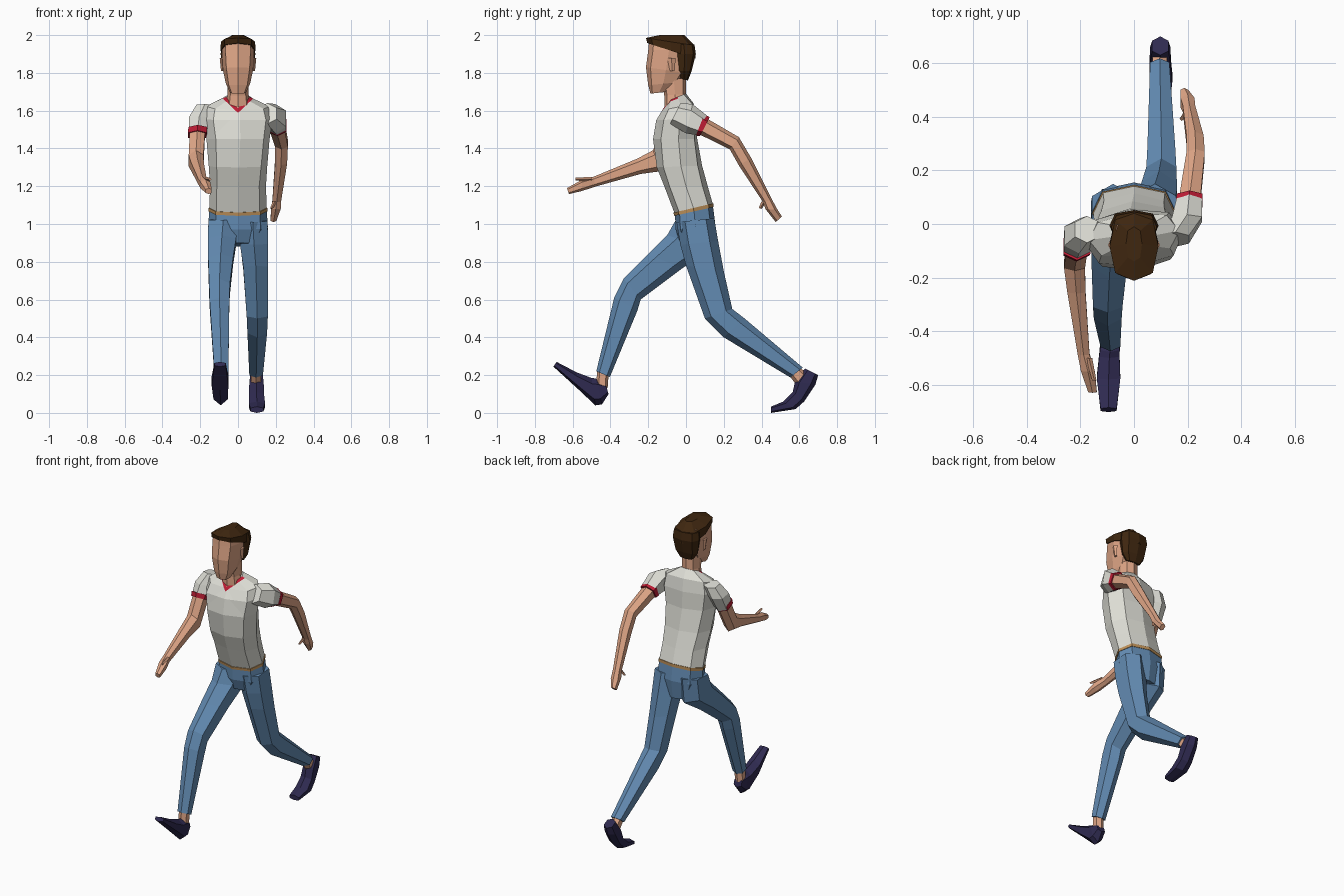
import bpy, bmesh, math
from mathutils import Vector, Matrix

def material(name, rgb):
    m = bpy.data.materials.new(name)
    m.diffuse_color = (*rgb, 1)
    return m

SHIRT = material("off_white_shirt", (0.74, 0.74, 0.68))
SKIN = material("skin", (0.74, 0.38, 0.24))
JEANS = material("denim_blue", (0.125, 0.26, 0.45))
SHOE = material("dark_navy", (0.028, 0.023, 0.08))
HAIR = material("dark_brown", (0.05, 0.02, 0.005))
RED = material("red_trim", (0.52, 0.012, 0.035))
TAN = material("tan_belt", (0.51, 0.28, 0.10))

def loft(name, mat, rings, sides=6, square=0.85):
    """Each ring: (x centre, half width, (front y, z), (back y, z)[, twist degrees])."""
    bm = bmesh.new()
    angles = [2 * math.pi * i / sides for i in range(sides)]
    widest = max(abs(math.sin(a)) for a in angles)
    power = lambda v: math.copysign(abs(v) ** square, v) if abs(v) > 1e-6 else 0
    loops = []
    for x, hw, front, back, *twist in rings:
        f, b = Vector((x, *front)), Vector((x, *back))
        mid, half = (f + b) / 2, (f - b) / 2
        rot = Matrix.Rotation(math.radians(twist[0] if twist else 0), 3, 'Z')
        loops.append([bm.verts.new(mid + rot @ (half * power(math.cos(a)) +
                      Vector((hw * power(math.sin(a) / widest), 0, 0)))) for a in angles])
    for lo, hi in zip(loops, loops[1:]):
        for i in range(sides):
            j = (i + 1) % sides
            bm.faces.new((lo[i], lo[j], hi[j], hi[i]))
    bm.faces.new(loops[0])
    bm.faces.new(loops[-1])
    bmesh.ops.recalc_face_normals(bm, faces=bm.faces)
    me = bpy.data.meshes.new(name)
    bm.to_mesh(me)
    bm.free()
    me.materials.append(mat)
    ob = bpy.data.objects.new(name, me)
    bpy.context.collection.objects.link(ob)
    return ob

# Shirt body, leaning forward with the shoulders twisted
shirt = loft("shirt", SHIRT, [
    (0, .152, (-.06, 1.055), (.142, 1.105)),
    (0, .148, (-.115, 1.2), (.115, 1.2)),
    (0, .155, (-.155, 1.3), (.085, 1.31), 3),
    (0, .168, (-.175, 1.45), (.06, 1.45), 6),
    (0, .185, (-.158, 1.55), (.055, 1.56), 6),
    (0, .170, (-.125, 1.605), (.04, 1.64), 6),
    (0, .062, (-.09, 1.655), (.0, 1.69)),
], sides=8, square=0.8)

# V neck cut into the front of the shirt: red edge with skin inside
bm = bmesh.new()
bm.from_mesh(shirt.data)
V_LOW, V_SLOPE, V_EDGE = 1.588, 0.95, 0.025
cuts = [((0, 0, V_LOW + d), (s * V_SLOPE, 0, 1)) for s in (-1, 1) for d in (0, V_EDGE)]
for co, no in cuts + [((0, 0, 0), (1, 0, 0))]:
    faces = [f for f in bm.faces if f.normal.y < -0.05 and f.calc_center_median().z > 1.5
             and abs(f.calc_center_median().x) < 0.14]
    geom = list({e for f in faces for e in f.edges} | {v for f in faces for v in f.verts}) + faces
    bmesh.ops.bisect_plane(bm, geom=geom, plane_co=co, plane_no=no)
shirt.data.materials.append(RED)
shirt.data.materials.append(SKIN)
for f in bm.faces:
    c = f.calc_center_median()
    v = c.z - V_LOW - V_SLOPE * abs(c.x)
    if c.y < -0.05 and f.normal.y < -0.05 and v > 0:
        f.material_index = 2 if v > V_EDGE else 1
bm.to_mesh(shirt.data)
bm.free()

# Belt and hips
loft("belt", TAN, [(0, .156, (-.063, 1.043), (.146, 1.09)),
                   (0, .156, (-.066, 1.06), (.146, 1.11))], sides=8, square=0.8)
loft("jeans_hips", JEANS, [
    (0, .152, (-.058, 1.05), (.142, 1.10)),
    (0, .158, (-.055, .97), (.155, 1.0)),
    (0, .11, (-.03, .90), (.14, .88))], sides=8, square=0.8)

# Trailing leg
loft("jeans_back_leg", JEANS, [
    (.078, .078, (-.05, 1.01), (.15, 1.03)),
    (.085, .075, (-.03, .89), (.17, .91)),
    (.094, .066, (.0, .78), (.20, .75)),
    (.102, .056, (.10, .50), (.245, .55)),
    (.102, .052, (.20, .40), (.31, .50)),
    (.096, .036, (.553, .187), (.618, .24))])
loft("back_ankle", SKIN, [(.096, .027, (.545, .20), (.605, .24)),
                          (.096, .027, (.59, .14), (.65, .20))])
loft("back_shoe", SHOE, [
    (.098, .03, (.63, .235), (.70, .20)),
    (.098, .038, (.577, .165), (.685, .15)),
    (.098, .04, (.565, .11), (.625, .06)),
    (.10, .043, (.515, .06), (.58, .02)),
    (.10, .034, (.45, .033), (.45, .0))])

# Leading leg
loft("jeans_front_leg", JEANS, [
    (-.078, .078, (-.055, 1.02), (.15, 1.03)),
    (-.085, .075, (-.10, .94), (.14, .87)),
    (-.092, .066, (-.20, .84), (-.02, .765)),
    (-.098, .055, (-.33, .71), (-.24, .60)),
    (-.098, .052, (-.38, .61), (-.258, .54)),
    (-.088, .037, (-.475, .22), (-.403, .19))])
loft("front_ankle", SKIN, [(-.088, .028, (-.47, .225), (-.41, .20)),
                           (-.09, .028, (-.475, .16), (-.415, .13))])
loft("front_shoe", SHOE, [
    (-.09, .028, (-.425, .15), (-.41, .10)),
    (-.09, .037, (-.478, .182), (-.445, .045)),
    (-.092, .038, (-.50, .185), (-.48, .04)),
    (-.095, .044, (-.58, .215), (-.565, .12)),
    (-.095, .03, (-.685, .27), (-.702, .245))])

# Arm swung back
loft("back_sleeve", SHIRT, [
    (.155, .05, (-.085, 1.53), (-.03, 1.64)),
    (.198, .056, (.0, 1.48), (.035, 1.635)),
    (.207, .047, (.06, 1.47), (.112, 1.573))])
loft("back_sleeve_band", RED, [
    (.206, .05, (.052, 1.468), (.098, 1.582)),
    (.208, .048, (.074, 1.465), (.125, 1.565))])
loft("back_arm", SKIN, [
    (.208, .04, (.07, 1.475), (.108, 1.56)),
    (.230, .034, (.232, 1.395), (.28, 1.46)),
    (.228, .032, (.28, 1.31), (.345, 1.35)),
    (.205, .023, (.408, 1.115), (.455, 1.13)),
    (.20, .026, (.42, 1.08), (.485, 1.075)),
    (.188, .015, (.475, 1.01), (.508, 1.04))])
loft("back_thumb", SKIN, [(.195, .011, (.40, 1.12), (.43, 1.12)),
                          (.178, .008, (.385, 1.085), (.40, 1.08))], sides=4)

# Arm swung forward
loft("front_sleeve", SHIRT, [
    (-.175, .045, (-.07, 1.635), (.03, 1.62)),
    (-.205, .055, (-.11, 1.57), (.02, 1.55)),
    (-.214, .047, (-.135, 1.50), (-.035, 1.45))])
loft("front_sleeve_band", RED, [
    (-.213, .05, (-.135, 1.525), (-.03, 1.475)),
    (-.215, .049, (-.14, 1.495), (-.04, 1.445))])
loft("front_arm", SKIN, [
    (-.215, .04, (-.13, 1.50), (-.045, 1.45)),
    (-.222, .039, (-.175, 1.39), (-.13, 1.28)),
    (-.215, .034, (-.26, 1.345), (-.24, 1.265)),
    (-.188, .022, (-.49, 1.25), (-.48, 1.198)),
    (-.172, .026, (-.55, 1.235), (-.55, 1.175)),
    (-.155, .016, (-.63, 1.19), (-.62, 1.158))])
loft("front_thumb", SKIN, [(-.168, .012, (-.50, 1.25), (-.50, 1.225)),
                           (-.148, .008, (-.585, 1.245), (-.585, 1.23))], sides=4)

# Neck, head and ears
loft("neck", SKIN, [(0, .064, (-.115, 1.61), (.005, 1.655)),
                    (0, .055, (-.115, 1.68), (.0, 1.69)),
                    (0, .055, (-.13, 1.77), (.0, 1.77))], sides=8)
loft("head", SKIN, [
    (0, .042, (-.188, 1.69), (-.10, 1.70)),
    (0, .064, (-.20, 1.735), (-.04, 1.75)),
    (0, .080, (-.212, 1.83), (.0, 1.80)),
    (0, .086, (-.20, 1.92), (.02, 1.92)),
    (0, .082, (-.195, 1.975), (.02, 1.96))], sides=8, square=0.75)
for side, name in ((-1, "left_ear"), (1, "right_ear")):
    loft(name, SKIN, [(side * .082, .008, (-.085, 1.81), (-.06, 1.81)),
                      (side * .086, .011, (-.10, 1.88), (-.055, 1.88))], sides=4)

# Hair: cap on top and a mass down the back of the head
loft("hair_top", HAIR, [
    (0, .092, (-.205, 1.958), (.05, 1.875)),
    (0, .091, (-.212, 1.985), (.045, 1.945)),
    (0, .03, (-.14, 2.0), (-.01, 2.0))], sides=8, square=0.75)
loft("hair_back", HAIR, [
    (0, .05, (-.03, 1.77), (.01, 1.76)),
    (0, .080, (-.05, 1.81), (.03, 1.81)),
    (0, .092, (-.065, 1.90), (.052, 1.90)),
    (0, .085, (-.07, 1.95), (.045, 1.95))], sides=8, square=0.75)
